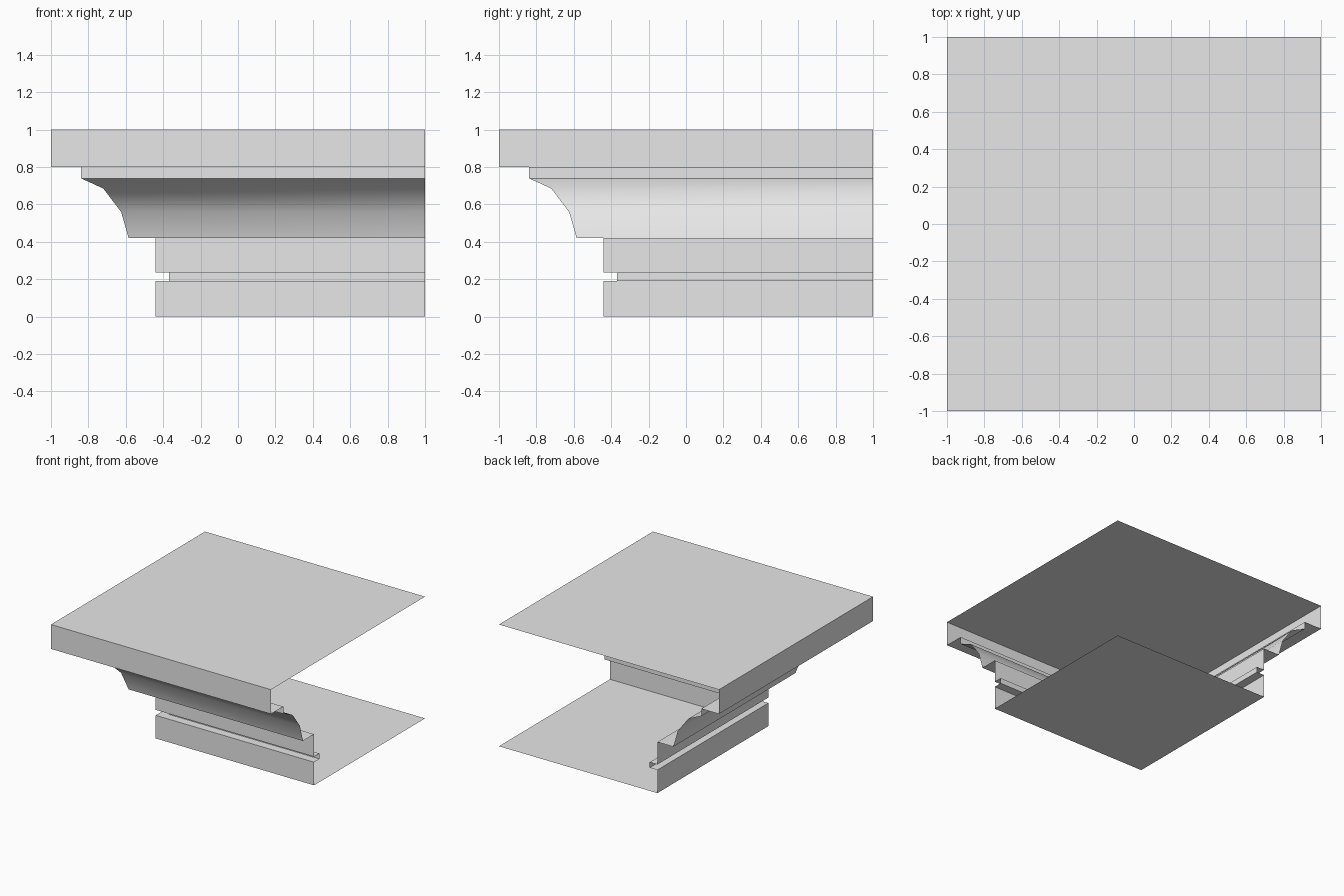
import bpy
import bmesh
import math

cube = bpy.data.objects.get("Cube")
if cube:
    bpy.data.objects.remove(cube, do_unlink=True)

# One plain stone colour
stone = bpy.data.materials.new("stone_grey")
stone.use_nodes = True
GREY = (0.8, 0.8, 0.8, 1.0)
stone.diffuse_color = GREY
stone.node_tree.nodes["Principled BSDF"].inputs["Base Color"].default_value = GREY

END = 1.0  # open ends of both runs


def make_object(name, bm):
    mesh = bpy.data.meshes.new(name)
    bm.to_mesh(mesh)
    bm.free()
    mesh.materials.append(stone)
    obj = bpy.data.objects.new(name, mesh)
    bpy.context.collection.objects.link(obj)
    return obj


def sweep_corner(name, profile):
    """Sweep (offset, height) points round a mitred corner, open at both ends."""
    bm = bmesh.new()
    rows = [[bm.verts.new(p) for p in ((o, END, z), (o, o, z), (END, o, z))]
            for o, z in profile]
    for upper, lower in zip(rows, rows[1:]):
        for i in range(2):
            bm.faces.new((upper[i], lower[i], lower[i + 1], upper[i + 1]))
    return make_object(name, bm)


def sheet(name, offset, z, up):
    """Flat square sheet from the moulding edge to the open ends."""
    bm = bmesh.new()
    corners = [(offset, offset), (END, offset), (END, END), (offset, END)]
    if not up:
        corners.reverse()
    bm.faces.new([bm.verts.new((x, y, z)) for x, y in corners])
    return make_object(name, bm)


# Cross-section from the top slab down to the foot
profile = [
    (-1.0, 1.0), (-1.0, 0.8),                                  # slab edge
    (-0.84, 0.8), (-0.84, 0.74),                               # fillet
    (-0.72, 0.685), (-0.625, 0.56), (-0.585, 0.42),            # cove
    (-0.44, 0.42), (-0.44, 0.235),                             # neck
    (-0.37, 0.235), (-0.37, 0.19),                             # groove
    (-0.44, 0.19), (-0.44, 0.0),                               # foot band
]
moulding = sweep_corner("corner_moulding", profile)
sheet("top_sheet", *profile[0], True)
sheet("bottom_sheet", *profile[-1], False)

# Smooth cove, sharp steps and mitre
bpy.ops.object.select_all(action='DESELECT')
moulding.select_set(True)
bpy.context.view_layer.objects.active = moulding
bpy.ops.object.shade_smooth_by_angle(angle=math.radians(30))
